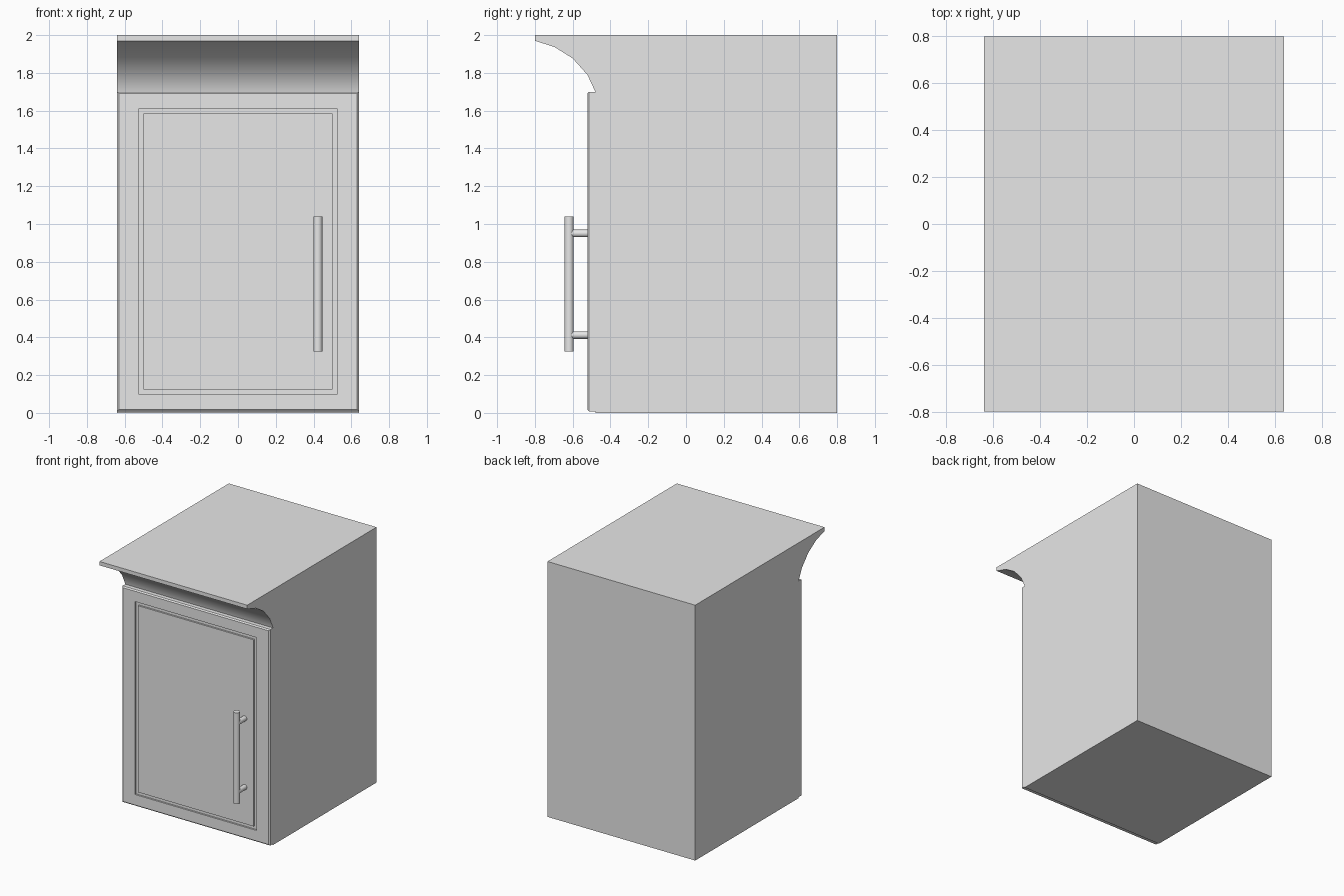
import bpy
import bmesh
import math
from mathutils import Matrix, Vector

if "Cube" in bpy.data.objects:
    bpy.data.objects.remove(bpy.data.objects["Cube"])

grey = bpy.data.materials.new("plain_grey")
grey.diffuse_color = (0.8, 0.8, 0.8, 1)
grey.use_nodes = True
grey.node_tree.nodes["Principled BSDF"].inputs["Base Color"].default_value = grey.diffuse_color


def finish(name, bm, smooth=False):
    bmesh.ops.recalc_face_normals(bm, faces=bm.faces)
    mesh = bpy.data.meshes.new(name)
    bm.to_mesh(mesh)
    bm.free()
    obj = bpy.data.objects.new(name, mesh)
    bpy.context.collection.objects.link(obj)
    mesh.materials.append(grey)
    if smooth:
        bpy.ops.object.select_all(action='DESELECT')
        bpy.context.view_layer.objects.active = obj
        obj.select_set(True)
        bpy.ops.object.shade_smooth_by_angle(angle=math.radians(30))
    return obj


def loft(name, rings, smooth=False):
    """Join successive vertex rings and cap both ends."""
    bm = bmesh.new()
    loops = [[bm.verts.new(p) for p in ring] for ring in rings]
    n = len(loops[0])
    for a, b in zip(loops, loops[1:]):
        for i in range(n):
            j = (i + 1) % n
            bm.faces.new((a[i], a[j], b[j], b[i]))
    bm.faces.new(loops[0])
    bm.faces.new(loops[-1])
    return finish(name, bm, smooth)


def rod(name, start, end, radius):
    a, b = Vector(start), Vector(end)
    axis = b - a
    bm = bmesh.new()
    turn = axis.to_track_quat('Z', 'Y').to_matrix().to_4x4()
    bmesh.ops.create_cone(bm, cap_ends=True, segments=24, radius1=radius, radius2=radius,
                          depth=axis.length, matrix=Matrix.Translation((a + b) / 2) @ turn)
    return finish(name, bm, True)


# Cabinet body: side profile with a coved overhang, extruded across the width
HALF = 0.64
profile = [(0.80, 0), (0.80, 2), (-0.80, 2), (-0.80, 1.97), (-0.696, 1.937),
           (-0.60, 1.877), (-0.522, 1.79), (-0.48, 1.70), (-0.48, 0)]
loft("cabinet_body", [[(x, y, z) for y, z in profile] for x in (-HALF, HALF)], True)


# Door: slab with chamfered front edges and a rectangular groove
def rect(hx, z0, z1, y):
    return [(-hx, y, z0), (hx, y, z0), (hx, y, z1), (-hx, y, z1)]


FRONT, DEEP = -0.522, -0.509
loft("door", [rect(0.64, 0.008, 1.70, -0.48),
              rect(0.64, 0.008, 1.70, -0.513),
              rect(0.631, 0.017, 1.691, FRONT),
              rect(0.527, 0.099, 1.61, FRONT),
              rect(0.527, 0.099, 1.61, DEEP),
              rect(0.501, 0.124, 1.585, DEEP),
              rect(0.501, 0.124, 1.585, FRONT)])

# Handle: vertical bar on two posts
rod("handle_bar", (0.423, -0.619, 0.325), (0.423, -0.619, 1.04), 0.024)
for label, z in (("lower", 0.412), ("upper", 0.95)):
    rod("handle_post_" + label, (0.423, -0.605, z), (0.423, -0.52, z), 0.02)
